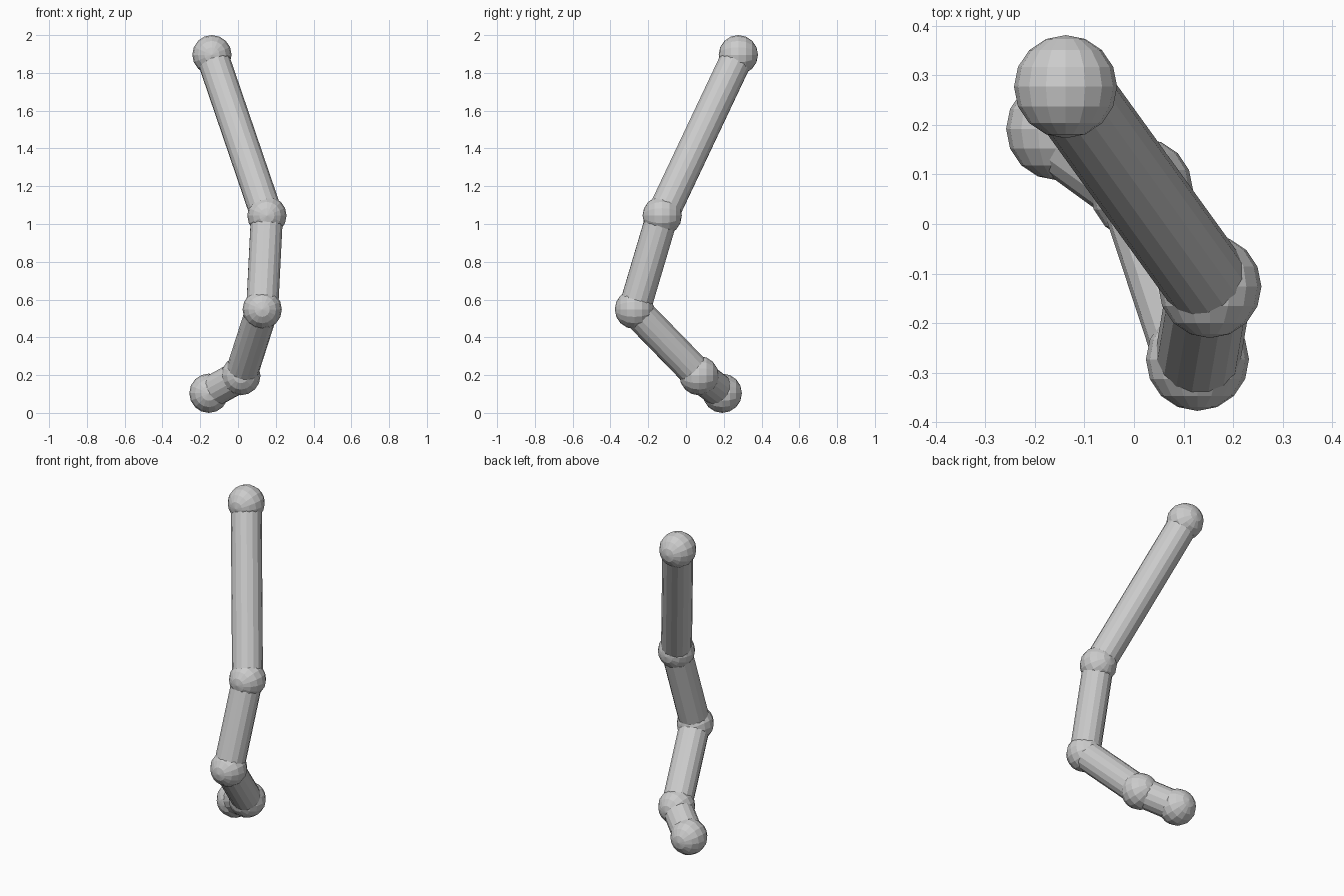
import bpy
from mathutils import Vector
from math import radians

if "Cube" in bpy.data.objects:
    bpy.data.objects.remove(bpy.data.objects["Cube"])

BALL_R = 0.104
ROD_R = 0.086

# Joint centres from the top of the chain to the foot
joints = [Vector(p) for p in (
    (-0.138, 0.277, 1.896),
    (0.153, -0.126, 1.044),
    (0.128, -0.273, 0.548),
    (0.015, 0.069, 0.197),
    (-0.154, 0.192, 0.104),
)]


def ball(name, centre):
    bpy.ops.mesh.primitive_uv_sphere_add(
        segments=16, ring_count=8, radius=BALL_R,
        location=centre, rotation=(radians(90), 0, 0))
    bpy.context.object.name = name


def rod(name, a, b):
    d = b - a
    bpy.ops.mesh.primitive_cylinder_add(
        vertices=16, radius=ROD_R, depth=d.length, location=(a + b) / 2)
    ob = bpy.context.object
    ob.name = name
    ob.rotation_euler = d.to_track_quat('Z', 'Y').to_euler()


# Ball joints
for name, p in zip(("top_ball", "upper_joint", "middle_joint",
                    "lower_joint", "end_ball"), joints):
    ball(name, p)

# Straight rods linking neighbouring joints
for name, a, b in zip(("upper_rod", "middle_rod", "lower_rod", "end_rod"),
                      joints, joints[1:]):
    rod(name, a, b)
